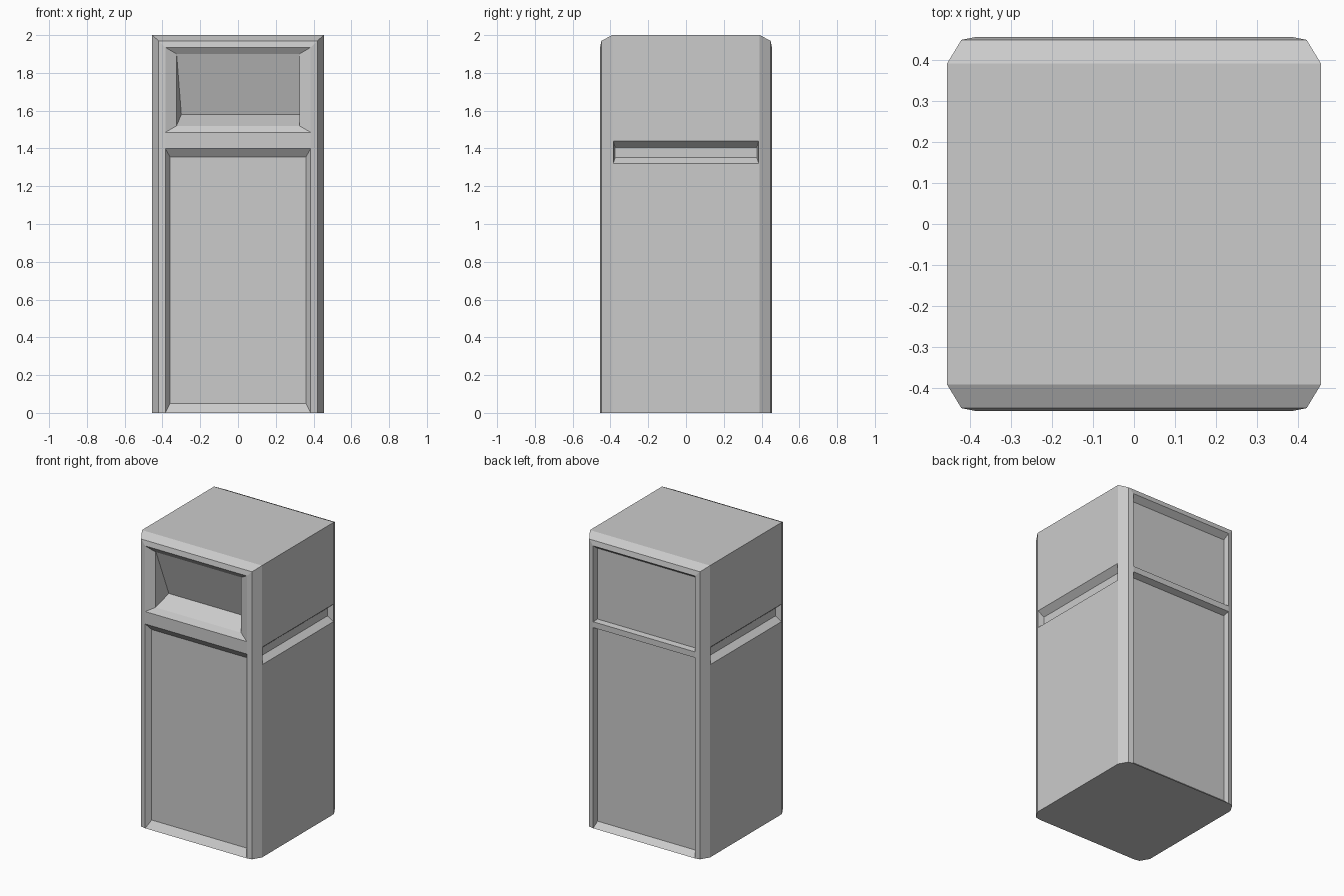
import bpy, bmesh

if "Cube" in bpy.data.objects:
    bpy.data.objects.remove(bpy.data.objects["Cube"])

bm = bmesh.new()


def face(pts):
    bm.faces.new([bm.verts.new(p) for p in pts])


def strip(a, b, closed=True):
    """Quads between two matching loops of points."""
    n = len(a)
    for i in range(n if closed else n - 1):
        j = (i + 1) % n
        face([a[i], a[j], b[j], b[i]])


def rect_xz(x, z0, z1, y):
    return [(-x, y, z0), (x, y, z0), (x, y, z1), (-x, y, z1)]


def rect_yz(y, z0, z1, x):
    return [(x, -y, z0), (x, y, z0), (x, y, z1), (x, -y, z1)]


def recess(outer, inner):
    strip(outer, inner)
    face(inner)


# Rounded rims of the front and back, open at the floor
RIM = [(0.455, 2.0, 0.39), (0.42, 1.97, 0.448), (0.385, 1.935, 0.455)]
for s in (-1, 1):
    loops = [[(-x, s * y, 0), (-x, s * y, z), (x, s * y, z), (x, s * y, 0)]
             for x, z, y in RIM]
    for a, b in zip(loops, loops[1:]):
        strip(a, b, closed=False)

# Front: crossbar, door panel, hopper opening with a tilted flap
F = -0.455
face(rect_xz(0.385, 1.40, 1.485, F))
recess(rect_xz(0.385, 0, 1.40, F), rect_xz(0.36, 0.05, 1.355, F + 0.035))
frame = rect_xz(0.325, 1.52, 1.90, F + 0.025)
strip(rect_xz(0.385, 1.485, 1.935, F), frame)
flap = [(-0.30, F + 0.135, 1.58), (0.325, F + 0.135, 1.58),
        (0.325, F + 0.03, 1.90), (-0.325, F + 0.03, 1.90)]
recess(frame, flap)

# Back: narrow crossbar and two plain recessed panels
B = 0.455
face(rect_xz(0.385, 1.375, 1.415, B))
recess(rect_xz(0.385, 0, 1.375, B), rect_xz(0.38, 0.035, 1.36, B - 0.04))
recess(rect_xz(0.385, 1.415, 1.935, B), rect_xz(0.38, 1.42, 1.905, B - 0.04))

# Sides with a long grip slot
for s in (-1, 1):
    slot = rect_yz(0.385, 1.32, 1.44, s * 0.455)
    strip(rect_yz(0.39, 0, 2, s * 0.455), slot)
    recess(slot, rect_yz(0.375, 1.352, 1.405, s * 0.415))

# Top and underside
face([(-0.455, -0.39, 2), (0.455, -0.39, 2), (0.455, 0.39, 2), (-0.455, 0.39, 2)])
half = [(x, y) for x, z, y in RIM]
corner = half + [(-x, y) for x, y in reversed(half)]
face([(x, y, 0) for x, y in corner + [(-x, -y) for x, y in corner]])

bmesh.ops.remove_doubles(bm, verts=bm.verts, dist=0.0005)
bmesh.ops.recalc_face_normals(bm, faces=bm.faces)
mesh = bpy.data.meshes.new("bin_cabinet")
bm.to_mesh(mesh)
bm.free()
obj = bpy.data.objects.new("bin_cabinet", mesh)
bpy.context.collection.objects.link(obj)
